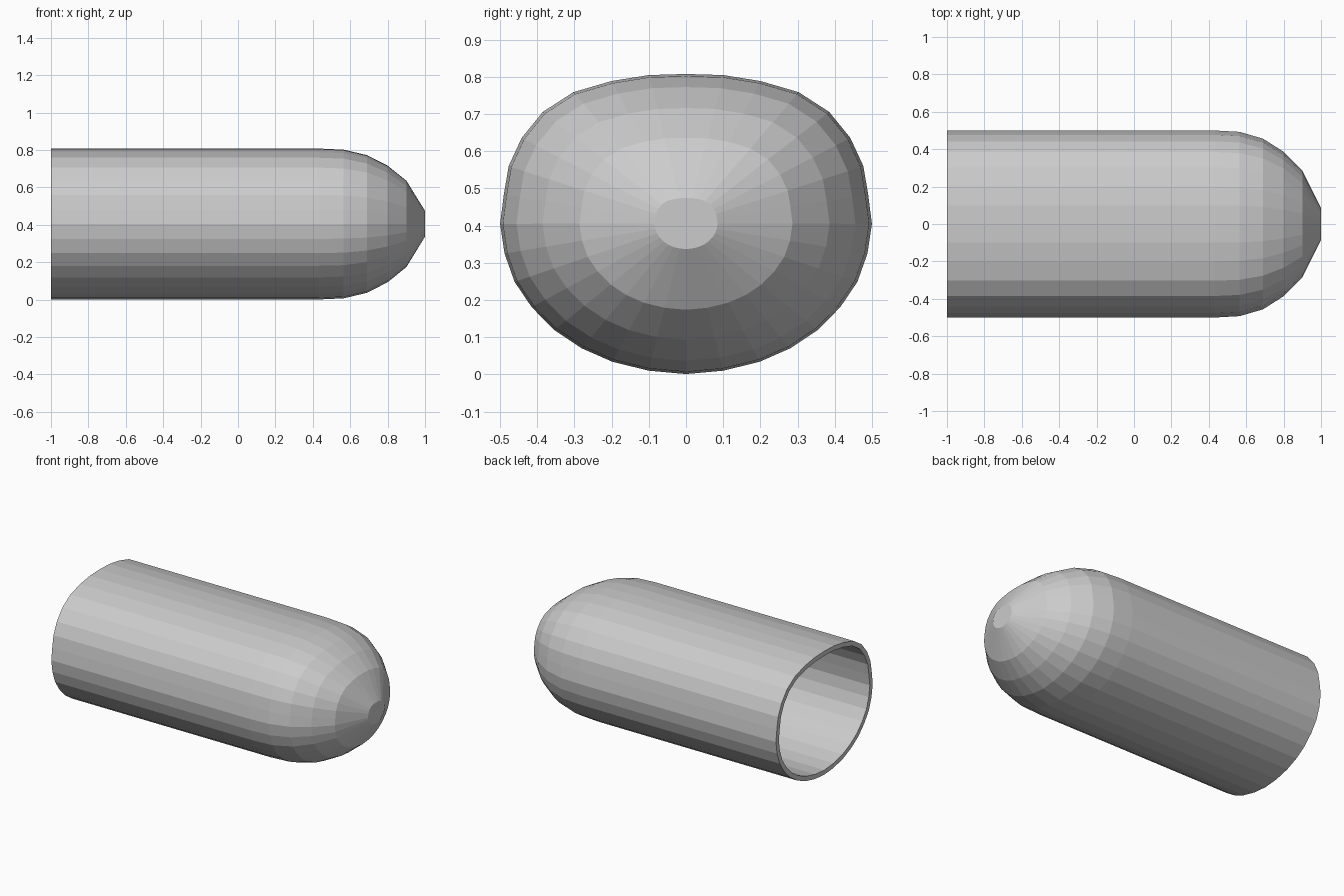
import bpy, bmesh

if "Cube" in bpy.data.objects:
    bpy.data.objects.remove(bpy.data.objects["Cube"])

# Right half of the cross-section (y, z), top to bottom
half = [(0, .808), (.1, .805), (.2, .789), (.303, .759), (.385, .706), (.442, .636),
        (.477, .56), (.49, .483), (.5, .405), (.488, .325), (.461, .249), (.415, .181),
        (.354, .119), (.28, .07), (.198, .034), (.1, .01), (0, .001)]
section = half + [(-y, z) for y, z in half[-2:0:-1]]
CENTRE_Z = .406

# Stations along the length: (x, scale of the section)
stations = [(-1, 1), (.43, 1), (.565, .985), (.69, .912), (.80, .772), (.90, .573), (1, .17)]

# Outer skin: lofted rings with a flat nose cap and an open back
bm = bmesh.new()
rings = [[bm.verts.new((x, y * s, CENTRE_Z + (z - CENTRE_Z) * s)) for y, z in section]
         for x, s in stations]
n = len(section)
for a, b in zip(rings, rings[1:]):
    for i in range(n):
        j = (i + 1) % n
        bm.faces.new((a[i], a[j], b[j], b[i]))
cap = bm.faces.new(rings[-1])
bmesh.ops.recalc_face_normals(bm, faces=bm.faces)
# The nose cap must face +x so that the wall grows inward
bm.normal_update()
if cap.normal.x < 0:
    bmesh.ops.reverse_faces(bm, faces=bm.faces)

mesh = bpy.data.meshes.new("rounded_shell")
bm.to_mesh(mesh)
bm.free()
shell = bpy.data.objects.new("rounded_shell", mesh)
bpy.context.collection.objects.link(shell)

# Wall thickness, inward
wall = shell.modifiers.new("wall", 'SOLIDIFY')
wall.thickness = .03
wall.offset = -1
wall.use_even_offset = True
